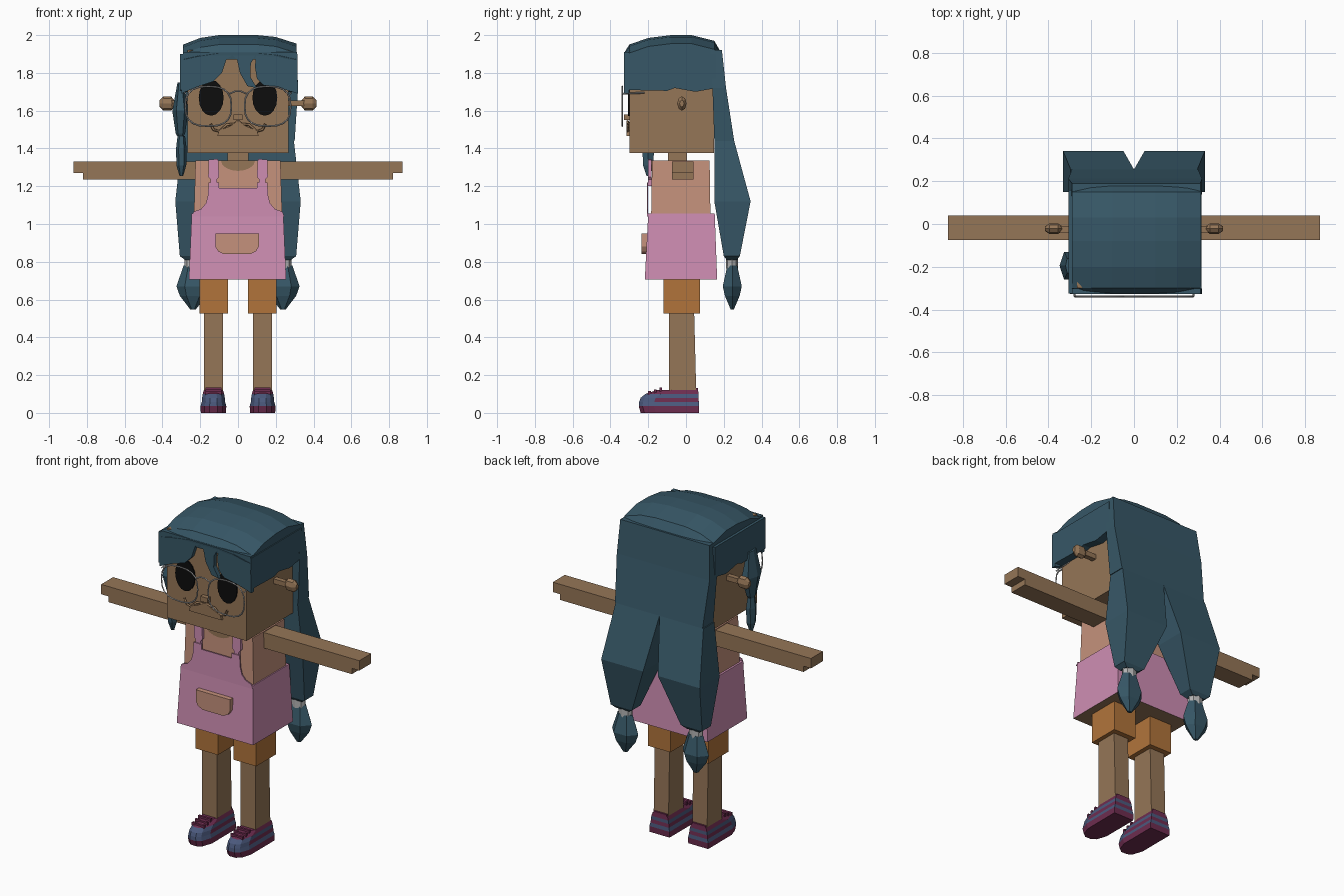
import bpy, bmesh, math
from mathutils import Vector

if "Cube" in bpy.data.objects:
    bpy.data.objects.remove(bpy.data.objects["Cube"], do_unlink=True)


def material(name, r, g, b):
    m = bpy.data.materials.new(name)
    m.use_nodes = True
    m.diffuse_color = (r, g, b, 1)
    m.node_tree.nodes["Principled BSDF"].inputs["Base Color"].default_value = (r, g, b, 1)
    return m


skin = material("brown skin", .30, .18, .095)
pink = material("pink dress", .62, .27, .45)
salmon = material("salmon shirt", .56, .285, .2)
orange = material("orange shorts", .44, .175, .044)
teal = material("teal hair", .038, .096, .135)
burgundy = material("burgundy trim", .156, .026, .08)
blue = material("blue shoe", .07, .10, .205)
black = material("black eye", .004, .004, .004)
grey = material("light grey", .45, .45, .45)


def finish(name, bm, *mats):
    bmesh.ops.recalc_face_normals(bm, faces=bm.faces)
    me = bpy.data.meshes.new(name)
    bm.to_mesh(me)
    bm.free()
    for m in mats:
        me.materials.append(m)
    ob = bpy.data.objects.new(name, me)
    bpy.context.collection.objects.link(ob)
    return ob


def loft(name, rings, *mats):
    """Skin a list of equal-length point rings and cap both ends."""
    bm = bmesh.new()
    loops = [[bm.verts.new(p) for p in ring] for ring in rings]
    n = len(loops[0])
    for a, b in zip(loops, loops[1:]):
        for i in range(n):
            j = (i + 1) % n
            bm.faces.new((a[i], a[j], b[j], b[i]))
    bm.faces.new(loops[0])
    bm.faces.new(loops[-1])
    return finish(name, bm, *mats)


def rect(x0, x1, y0, y1, z):
    return [(x0, y0, z), (x1, y0, z), (x1, y1, z), (x0, y1, z)]


def box(name, x, y, z, mat):
    return loft(name, [rect(*x, *y, z[0]), rect(*x, *y, z[1])], mat)


def plate(name, pts, y0, y1, mat):
    """Outline in x and z given depth along y."""
    return loft(name, [[(x, y, z) for x, z in pts] for y in (y0, y1)], mat)


def side_plate(name, pts, x0, x1, mat):
    """Outline in y and z given width along x."""
    return loft(name, [[(x, y, z) for y, z in pts] for x in (x0, x1)], mat)


def oval(cx, cz, rx, rz, n, power=1.0):
    pts = []
    for i in range(n):
        a = math.tau * i / n
        c, s = math.cos(a), math.sin(a)
        pts.append((cx + rx * math.copysign(abs(c) ** power, c),
                    cz + rz * math.copysign(abs(s) ** power, s)))
    return pts


def wire(name, pts, radius, mat, closed=False):
    cu = bpy.data.curves.new(name, 'CURVE')
    cu.dimensions = '3D'
    cu.bevel_depth = radius
    cu.bevel_resolution = 0
    sp = cu.splines.new('POLY')
    sp.points.add(len(pts) - 1)
    for p, q in zip(sp.points, pts):
        p.co = (*q, 1)
    sp.use_cyclic_u = closed
    tmp = bpy.data.objects.new(name + "_path", cu)
    bpy.context.collection.objects.link(tmp)
    me = bpy.data.meshes.new_from_object(tmp.evaluated_get(bpy.context.evaluated_depsgraph_get()))
    bpy.data.objects.remove(tmp, do_unlink=True)
    me.materials.clear()
    me.materials.append(mat)
    ob = bpy.data.objects.new(name, me)
    bpy.context.collection.objects.link(ob)


def span(s, a, b):
    return sorted((s * a, s * b))


def blob(x, y, rings, n=6):
    """Rings of (radius x, radius y, z) about a vertical line."""
    return [[(x + rx * math.cos(math.tau * i / n), y + ry * math.sin(math.tau * i / n), z)
             for i in range(n)] for rx, ry, z in rings]


# Head, neck and torso
box("head", (-.267, .267), (-.3, .148), (1.375, 1.92), skin)
box("neck", (-.055, .055), (-.095, .005), (1.3, 1.4), skin)
loft("shirt", [rect(-.235, .235, -.185, .13, 1.0), rect(-.225, .225, -.18, .125, 1.335)], salmon)
plate("neckline", [(.09 * math.cos(a), 1.336 + .055 * math.sin(a))
                   for a in [math.pi + math.pi * i / 8 for i in range(9)]], -.185, -.178, skin)

# Dress with an underside in skin tone, bib and straps
dress = loft("dress_skirt", [rect(-.26, .255, -.218, .165, .705), rect(-.245, .24, -.2, .152, 1.055)], pink, skin)
for f in dress.data.polygons:
    f.material_index = int(f.normal.z < -.9)
half_bib = [(.245, 1.04), (.235, 1.065), (.195, 1.08), (.17, 1.11), (.16, 1.15), (.155, 1.22), (.1, 1.22), (.1, 1.19)]
plate("dress_bib", half_bib + [(-x, z) for x, z in reversed(half_bib)], -.207, -.2, pink)
for s, side in ((1, "left"), (-1, "right")):
    plate(side + "_strap", [(s * x, z) for x, z in
          ((.112, 1.2), (.145, 1.2), (.145, 1.235), (.158, 1.25), (.155, 1.34), (.105, 1.345), (.1, 1.25), (.112, 1.235))],
          -.2, -.183, pink)
plate("pocket", [(-.12, .95), (-.12, .88), (-.105, .855), (-.075, .84), (.065, .84), (.095, .855), (.11, .88), (.11, .95)],
      -.235, -.2, salmon)


# Shoe footprint with a rounded toe
def footprint(cx, w, yf, yb, z):
    half = [(w, yb), (w, yf + .08), (.7 * w, yf + .02), (.3 * w, yf)]
    return [(cx + x, y, z) for x, y in half] + [(cx - x, y, z) for x, y in reversed(half)]


for s, side in ((1, "left"), (-1, "right")):
    # Arms with a stepped hand tip
    box(side + "_arm", span(s, .22, .82), (-.075, .04), (1.235, 1.33), skin)
    box(side + "_hand", span(s, .82, .87), (-.075, .04), (1.27, 1.33), skin)
    # Ears: a stalk with a faceted knob
    box(side + "_ear_stalk", span(s, .26, .36), (-.04, -.01), (1.625, 1.655), skin)
    loft(side + "_ear_knob", [[(s * x, -.022 + r * .65 * math.cos(math.tau * i / 8), 1.638 + r * math.sin(math.tau * i / 8))
                              for i in range(8)]
                             for x, r in ((.337, .018), (.355, .038), (.395, .038), (.415, .018))], skin)
    # Legs and shorts
    box(side + "_shorts", span(s, .053, .205), (-.118, .075), (.525, .76), orange)
    loft(side + "_leg", [rect(*span(s, .08, .18), -.09, .055, .08), rect(*span(s, .08, .18), -.09, .043, .54)], skin)
    # Shoes, banded by height with a plain toe
    cx = s * .13
    shoe = loft(side + "_shoe", [footprint(cx, w, yf, yb, z) for w, yf, yb, z in (
        (.067, -.24, .068, 0), (.068, -.25, .07, .036), (.062, -.248, .068, .058), (.06, -.24, .066, .08),
        (.057, -.215, .066, .1), (.05, -.15, .064, .122))], burgundy, blue)
    for f in shoe.data.polygons:
        toe = f.center.y < -.17 and .04 < f.center.z < .11
        f.material_index = int(toe or .036 < f.center.z < .058 or .08 < f.center.z < .1)
    for i in range(3):
        y, z = -.2 + i * .03, .108 + i * .009
        box(side + "_lace", (cx - .042, cx + .042), (y, y + .014), (z - .012, z + .008), burgundy)
    box(side + "_heel_tab", (cx - .045, cx + .045), (.03, .064), (.1, .132), burgundy)
    # Eyes and glasses
    plate(side + "_eye", oval(s * .142, 1.668, .066, .095, 16), -.308, -.3, black)
    wire(side + "_lens_rim", [(x, -.338, z) for x, z in oval(s * .157, 1.623, .122, .105, 20, .75)], .0045, grey, True)
    wire(side + "_temple", [(s * .278, -.338, 1.69), (s * .281, -.22, 1.695)], .0045, grey)
    # Mouth curl
    wire(side + "_mouth_curl", [(s * x, -.309, z) for x, z in
         ((0, 1.545), (.015, 1.53), (.06, 1.525), (.1, 1.49), (.13, 1.5), (.145, 1.53))], .007, skin)
wire("glasses_bridge", [(-.045, -.338, 1.69), (-.015, -.338, 1.703), (.015, -.338, 1.703), (.045, -.338, 1.69)], .0045, grey)
box("nose", (-.025, .025), (-.327, -.3), (1.55, 1.58), skin)
plate("muzzle", [(-.11, 1.465), (.11, 1.465), (.1, 1.495), (.05, 1.515), (0, 1.54), (-.05, 1.515), (-.1, 1.495)],
      -.316, -.3, skin)

# Hair crown: an arched side profile carried across the head
crown = [(-.325, 1.87), (-.328, 1.905), (-.3, 1.95), (-.2, 1.985), (-.08, 2), (.03, 2), (.15, 1.97), (.19, 1.9), (.195, 1.87)]
loft("hair_crown", [[(x, y, max(1.87, z - drop)) for y, z in crown]
     for x, drop in ((-.29, .05), (-.2, .015), (-.1, 0), (.1, 0), (.2, .01), (.31, .045))], teal)

# Fringe with a parting and a thin gap beside a loose lock
fringe = [(-.29, 1.91), (-.3, 1.69), (-.22, 1.725), (-.13, 1.755), (-.085, 1.8), (-.06, 1.875), (-.03, 1.893), (-.005, 1.87),
          (.01, 1.8), (.05, 1.73), (.1, 1.72), (.065, 1.78), (.068, 1.85), (.095, 1.9), (.09, 1.83), (.1, 1.77),
          (.135, 1.735), (.22, 1.72), (.318, 1.69), (.312, 1.91)]
plate("hair_fringe", fringe, -.327, -.301, teal)
edge = [(-.326, 1.9), (-.326, 1.71), (-.1, 1.705), (-.06, 1.72), (.05, 1.7), (.16, 1.72), (.16, 1.9)]
side_plate("hair_left_side", edge, .262, .316, teal)
side_plate("hair_right_side", edge, -.306, -.262, teal)

# Long back hair splitting into two tied tails
loft("hair_back", [rect(-.29, .31, .13, .19, 1.92), rect(-.307, .318, .14, .212, 1.72),
                   rect(-.29, .3, .15, .255, 1.44)], teal)
for s, side in ((1, "left"), (-1, "right")):
    loft(side + "_tail", [rect(*span(s, 0, .296), .15, .255, 1.44), rect(*span(s, .05, .332), .15, .342, 1.12),
                          rect(*span(s, .165, .308), .2, .285, .83), rect(*span(s, .195, .28), .215, .27, .81)], teal)
    loft(side + "_tail_tie", blob(s * .238, .243, ((.045, .032, .765), (.045, .032, .83)), 8), grey)
    loft(side + "_tail_tip", blob(s * .238, .245, ((.05, .03, .78), (.088, .058, .67), (.07, .045, .62), (.015, .01, .548))), teal)

# Loose side lock in front of the right ear
loft("side_lock", blob(-.305, -.195, ((.015, .04, 1.75), (.043, .075, 1.6), (.025, .035, 1.48), (.018, .025, 1.465))), teal)
loft("side_lock_tip", blob(-.3, -.2, ((.02, .025, 1.465), (.028, .035, 1.4), (.026, .032, 1.31), (.01, .01, 1.255))), teal)
